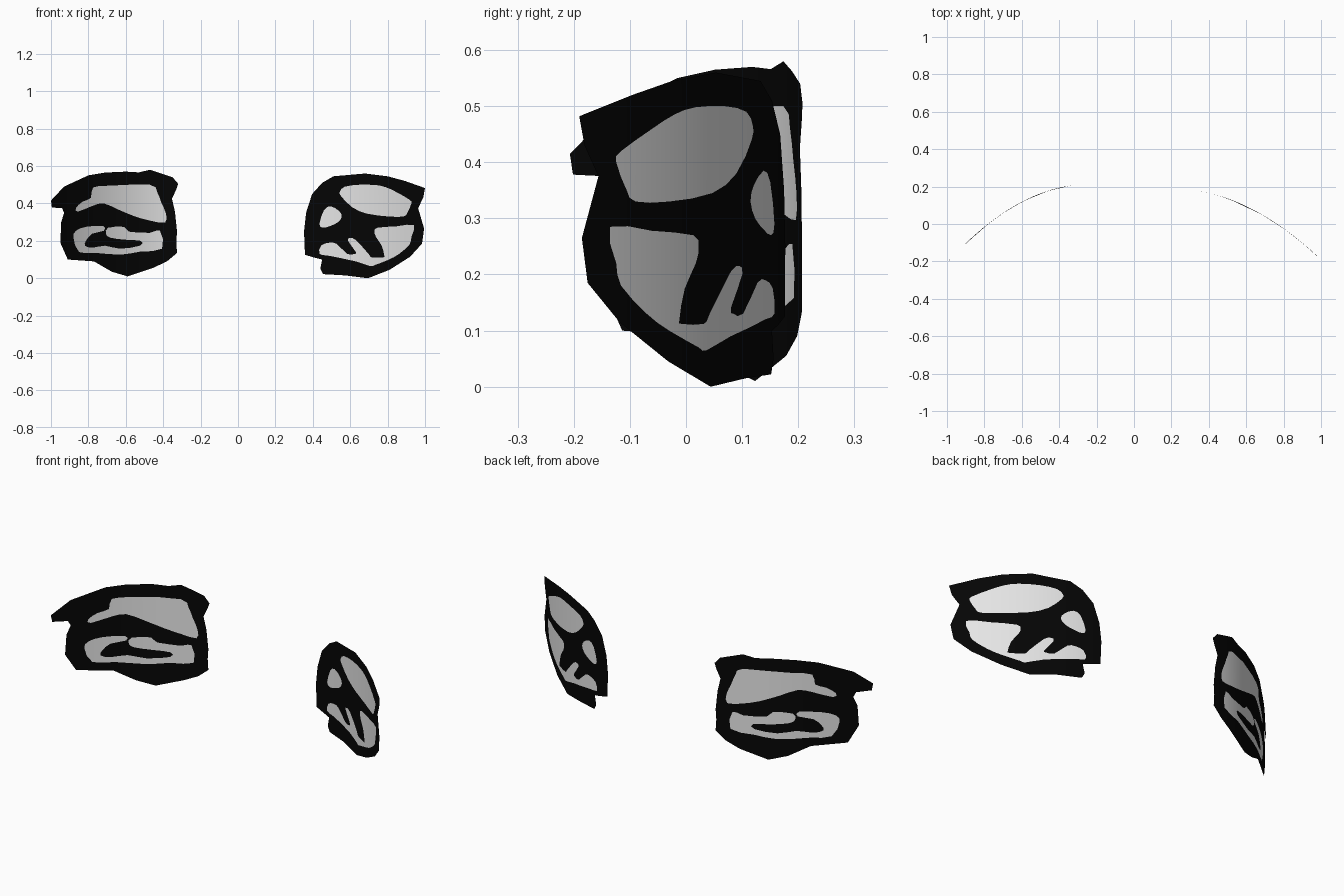
import bpy
from mathutils import Vector
from mathutils.geometry import delaunay_2d_cdt


def make_material(name, value):
    m = bpy.data.materials.new(name)
    m.diffuse_color = (value, value, value, 1)
    return m


BLACK = make_material("soft_black", 0.0015)
WHITE = make_material("off_white", 0.8)


def pts(flat):
    """Number pairs to points, always counter-clockwise."""
    p = [Vector(flat[i:i + 2]) for i in range(0, len(flat), 2)]
    area = sum(a.x * b.y - b.x * a.y for a, b in zip(p, p[1:] + p[:1]))
    return p if area > 0 else p[::-1]


def rounded(loop):
    """One pass of four-point subdivision: keeps the points, rounds the line."""
    out, n = [], len(loop)
    for i in range(n):
        a, b, c, d = (loop[(i + k) % n] for k in (-1, 0, 1, 2))
        out += [b, (b + c) * 0.5625 - (a + d) * 0.0625]
    return out


def bent_plate(name, outline, islands, bend):
    """Thin curved sheet: front outline filled, islands cut in as white faces."""
    loops = [pts(outline)] + [rounded(pts(i)) for i in islands]
    verts, faces = [], []
    for loop in loops:
        faces.append(list(range(len(verts), len(verts) + len(loop))))
        verts += loop
    # inner grid points so the sheet can bend smoothly
    side = 1 if loops[0][0].x > 0 else -1
    verts += [Vector((side * (0.341 + 0.04 * i), 0.023 + 0.06 * j))
              for i in range(17) for j in range(10)]
    co, _, tris, _, _, source = delaunay_2d_cdt(verts, [], faces, 1, 1e-5)
    # drop stray grid points lying outside the outline
    used = sorted({i for t in tris for i in t})
    new = {old: k for k, old in enumerate(used)}
    me = bpy.data.meshes.new(name)
    me.from_pydata([(co[i].x, bend(abs(co[i].x)), co[i].y) for i in used], [],
                   [[new[i] for i in t] for t in tris])
    me.materials.append(BLACK)
    me.materials.append(WHITE)
    for poly, src in zip(me.polygons, source):
        poly.material_index = 1 if any(s > 0 for s in src) else 0
        poly.use_smooth = True
    me.update()
    # exact normals of the bend keep the shading even
    normals = []
    for v in me.vertices:
        u = abs(v.co.x)
        slope = side * (bend(u + .001) - bend(u - .001)) / .002
        normals.append(Vector((slope, -1, 0)).normalized())
    me.normals_split_custom_set_from_vertices(normals)
    ob = bpy.data.objects.new(name, me)
    bpy.context.collection.objects.link(ob)


# Left plate: outline, upper white patch, lower hooked white patch (x, z pairs)
left_outline = [
    -1.0, .415, -.995, .378, -.94, .375, -.93, .35, -.945, .30, -.95, .19,
    -.91, .10, -.77, .09, -.675, .035, -.59, .01, -.455, .055, -.38, .09,
    -.326, .135, -.33, .195, -.326, .25, -.337, .355, -.353, .425, -.33, .475,
    -.32, .505, -.35, .54, -.47, .58, -.53, .566, -.60, .57, -.71, .565,
    -.80, .55, -.93, .49]
left_upper = [
    -.775, .485, -.685, .495, -.47, .50, -.433, .463, -.41, .405, -.385, .345,
    -.39, .297, -.47, .308, -.55, .33, -.64, .367, -.717, .40, -.775, .388,
    -.856, .356, -.866, .377, -.83, .41, -.786, .43]
left_lower = [
    -.88, .217, -.866, .254, -.813, .275, -.722, .28, -.717, .254, -.78, .238,
    -.813, .20, -.818, .174, -.78, .163, -.711, .174, -.63, .158, -.524, .174,
    -.519, .20, -.604, .206, -.684, .217, -.706, .238, -.695, .27, -.61, .275,
    -.583, .249, -.47, .243, -.417, .254, -.406, .158, -.524, .142,
    -.63, .126, -.765, .136, -.85, .14]
bent_plate("left_eye_plate", left_outline, [left_upper, left_lower],
           lambda u: .205 - .4 * (u - .34) - .723 * (u - .34) * (u - .69))

# Right plate: outline, upper, small side and lower fingered white patches
right_outline = [
    .353, .25, .358, .125, .41, .11, .45, .10, .44, .05, .455, .022,
    .575, .015, .695, 0, .81, .045, .92, .115, .984, .185, .995, .265,
    .963, .375, .99, .43, 1.0, .482, .893, .52, .80, .545, .68, .56,
    .51, .545, .45, .51, .396, .45, .364, .35]
right_upper = [
    .927, .40, .917, .42, .848, .46, .795, .485, .74, .498, .65, .50,
    .572, .49, .545, .465, .55, .44, .61, .38, .69, .345, .808, .33,
    .886, .33, .905, .35]
right_side = [
    .555, .33, .54, .36, .495, .385, .46, .365, .435, .29, .455, .27,
    .495, .28, .535, .30]
right_lower = [
    .94, .285, .85, .278, .745, .27, .73, .25, .738, .22, .768, .175,
    .782, .12, .775, .112, .715, .112, .698, .13, .63, .205, .598, .215,
    .588, .20, .63, .14, .62, .13, .585, .13, .525, .185, .487, .19,
    .445, .175, .435, .13, .487, .12, .63, .09, .707, .065, .73, .07,
    .808, .10, .861, .13, .917, .18, .927, .22]
bent_plate("right_eye_plate", right_outline,
           [right_upper, right_side, right_lower],
           lambda u: .177 - .345 * (u - .353) - .586 * (u - .353) * (u - .62))
